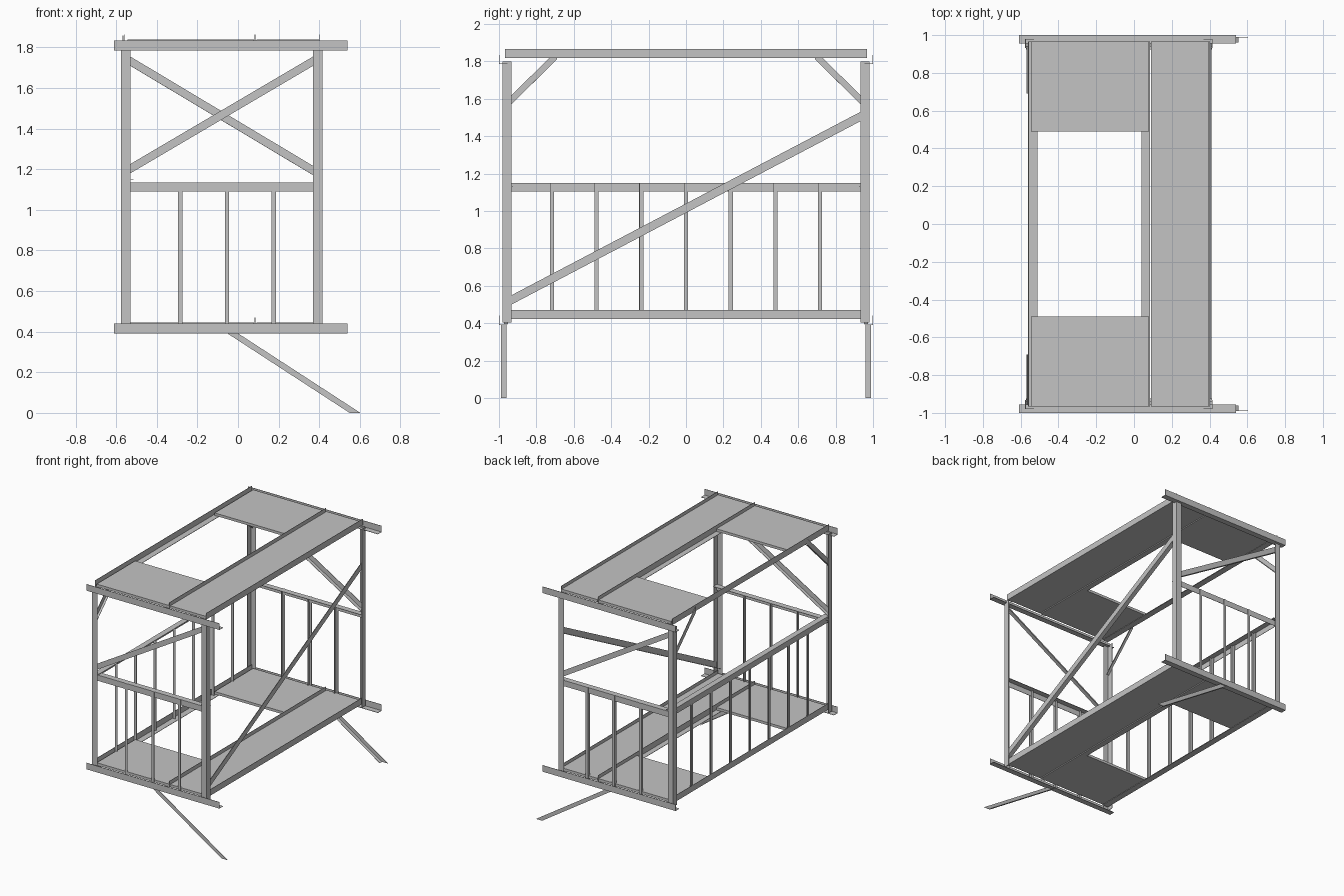
import bpy, bmesh
from mathutils import Vector

cube = bpy.data.objects.get("Cube")
if cube:
    bpy.data.objects.remove(cube, do_unlink=True)

steel = bpy.data.materials.new("grey steel")
steel.use_nodes = True
GREY = (0.55, 0.55, 0.55, 1)
steel.diffuse_color = GREY
steel.node_tree.nodes["Principled BSDF"].inputs["Base Color"].default_value = GREY

T = 0.003   # sheet thickness
W = 0.047   # width of an angle leg


def extrude_section(name, section, start, end):
    """Sweep a closed list of offset vectors from start to end."""
    bm = bmesh.new()
    rings = [[bm.verts.new(Vector(p) + o) for o in section] for p in (start, end)]
    n = len(section)
    for i in range(n):
        j = (i + 1) % n
        bm.faces.new((rings[0][i], rings[0][j], rings[1][j], rings[1][i]))
    for ring in rings:
        bm.faces.new(ring)
    bmesh.ops.recalc_face_normals(bm, faces=bm.faces)
    mesh = bpy.data.meshes.new(name)
    bm.to_mesh(mesh)
    bm.free()
    mesh.materials.append(steel)
    obj = bpy.data.objects.new(name, mesh)
    bpy.context.collection.objects.link(obj)
    return obj


def angle_bar(name, start, end, u, v):
    """L profile with its corner on the line start-end and legs u and v."""
    u, v = Vector(u), Vector(v)
    a, b = u.normalized() * T, v.normalized() * T
    extrude_section(name, [u * 0, u, u + b, a + b, v + a, v], start, end)


def plate(name, x0, x1, y0, y1, z, h):
    section = [Vector((0, 0, 0)), Vector((x1 - x0, 0, 0)),
               Vector((x1 - x0, 0, h)), Vector((0, 0, h))]
    extrude_section(name, section, (x0, y0, z), (x0, y1, z))


LEFT, RIGHT = -0.576, 0.416   # outer post planes
END = 0.98

# Corner posts
for x, dx in ((LEFT, W), (RIGHT, -W)):
    for s in (-1, 1):
        angle_bar("corner_post", (x, s * END, 0.405), (x, s * END, 1.80),
                  (dx, 0, 0), (0, -s * W, 0))

# Two identical floor levels
for level, z in (("lower", 0.39), ("upper", 1.785)):
    for s in (-1, 1):
        angle_bar(level + "_end_beam", (-0.61, s, z), (0.54, s, z),
                  (0, 0, 0.05), (0, -s * 0.045, 0))
    zr = z + 0.032
    for part, x, dx in (("left_rail", -0.56, 0.05), ("middle_rail", 0.085, -0.045),
                        ("right_rail", 0.402, -0.05)):
        angle_bar(level + "_" + part, (x, -0.967, zr), (x, 0.967, zr),
                  (0, 0, 0.048), (dx, 0, 0))
    zp = zr + T
    for y0, y1 in ((-0.965, -0.49), (0.49, 0.965)):
        plate(level + "_end_floor", -0.545, 0.08, y0, y1, zp, 0.02)
    for y0, y1 in ((-0.965, -0.49), (-0.49, 0.49), (0.49, 0.965)):
        plate(level + "_side_floor", 0.09, 0.398, y0, y1, zp, 0.02)

# Guard rail and balusters along the closed side
angle_bar("side_guard_rail", (-0.56, -END, 1.15), (-0.56, END, 1.15),
          (0, 0, -0.045), (0.045, 0, 0))
for i in range(-3, 4):
    y = i * 0.239
    angle_bar("side_baluster", (-0.555, y - 0.011, 0.425), (-0.555, y - 0.011, 1.15),
              (0, 0.022, 0), (0.022, 0, 0))

# Guard rails, balusters and diagonal braces on both ends
for s in (-1, 1):
    y = s * 0.97
    angle_bar("end_guard_rail", (LEFT + T, y, 1.135), (RIGHT - T, y, 1.135),
              (0, 0, -0.045), (0, -s * 0.045, 0))
    for x in (-0.285, -0.055, 0.175):
        angle_bar("end_baluster", (x - 0.01, y + s * T, 0.395), (x - 0.01, y + s * T, 1.135),
                  (0.021, 0, 0), (0, -s * 0.021, 0))
    za, zb = (1.155, 1.735) if s < 0 else (1.735, 1.145)
    angle_bar("end_diagonal_brace", (LEFT + T, y, za), (RIGHT - T, y, zb),
              (0, 0, 0.046), (0, -s * 0.03, 0))

# Long diagonal across the open side
angle_bar("side_diagonal_brace", (0.41, -0.965, 0.483), (0.41, 0.965, 1.497),
          (0, 0, 0.05), (-0.035, 0, 0))

for s in (-1, 1):
    # Short corner braces under the upper side rail
    angle_bar("corner_brace", (-0.568, s * 0.965, 1.54), (-0.568, s * 0.69, 1.81),
              (0, 0, 0.048), (0.02, 0, 0))
    # Slanted support legs
    angle_bar("support_leg", (-0.05, s * 0.99, 0.39), (0.55, s * 0.99, 0),
              (0.053, 0, 0), (0, -s * 0.03, 0))
